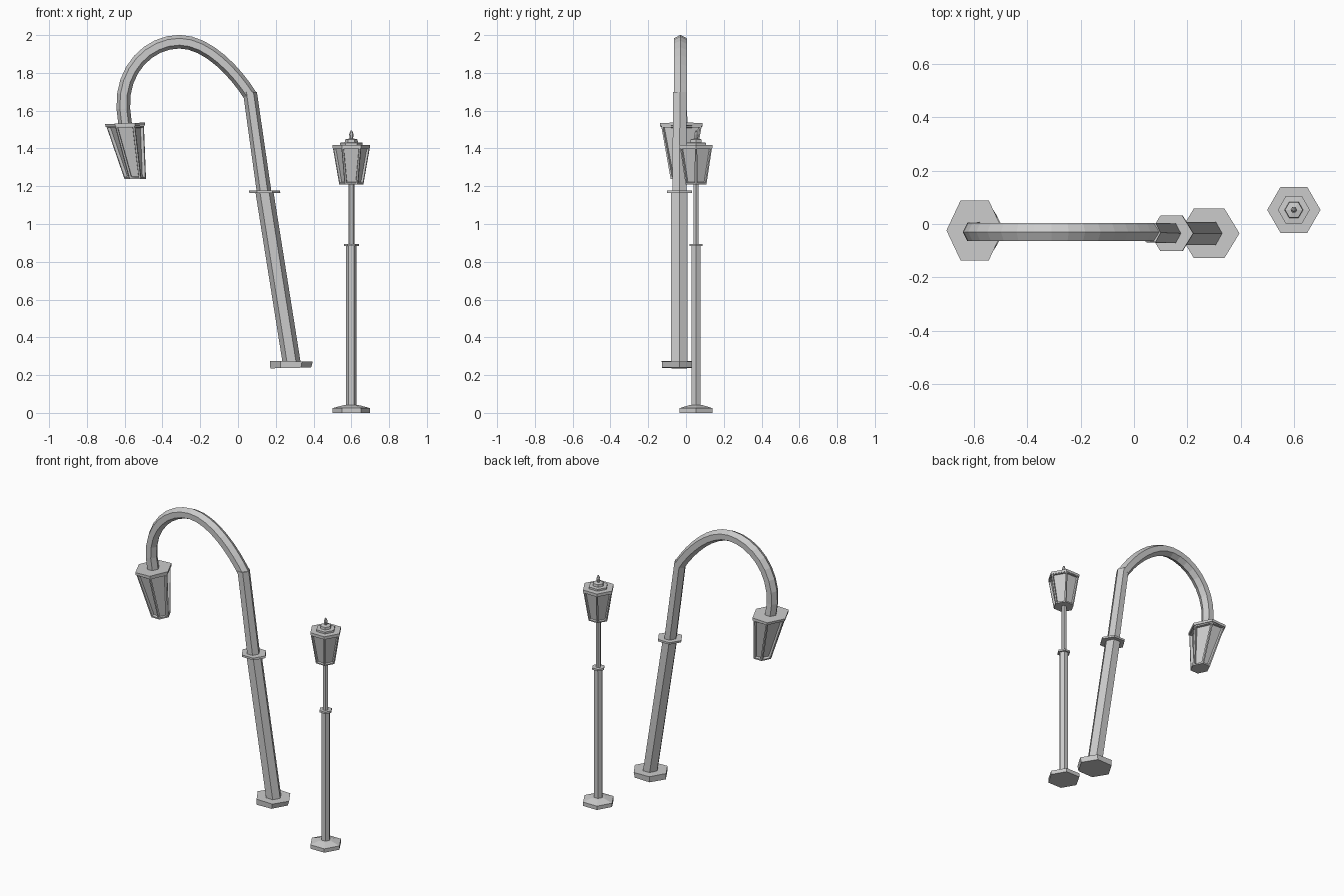
import bpy, bmesh, math
from mathutils import Vector
from mathutils.geometry import interpolate_bezier

if "Cube" in bpy.data.objects:
    bpy.data.objects.remove(bpy.data.objects["Cube"])


def loft(name, rings, panels=None):
    """Skin six-sided rings (x, y, z, rx, ry, tilt); panels=(ring index, frame width, depth)."""
    bm = bmesh.new()
    loops = []
    for x, y, z, rx, ry, tilt in rings:
        u = Vector((math.cos(tilt), 0, math.sin(tilt)))
        loops.append([bm.verts.new(Vector((x, y, z)) + u * rx * math.cos(k * math.pi / 3)
                                   + Vector((0, ry * math.sin(k * math.pi / 3), 0)))
                      for k in range(6)])
    sides = []
    for a, b in zip(loops, loops[1:]):
        sides.append([bm.faces.new((a[k], a[(k + 1) % 6], b[(k + 1) % 6], b[k])) for k in range(6)])
    bm.faces.new(loops[0][::-1])
    bm.faces.new(loops[-1])
    bmesh.ops.recalc_face_normals(bm, faces=bm.faces)
    if panels:
        idx, width, depth = panels
        faces = sides[idx]
        bmesh.ops.inset_individual(bm, faces=faces, thickness=width)
        # push the glass panes inwards behind their frames
        bmesh.ops.inset_individual(bm, faces=faces, thickness=0.002, depth=-depth)
    me = bpy.data.meshes.new(name)
    bm.to_mesh(me)
    bm.free()
    ob = bpy.data.objects.new(name, me)
    bpy.context.collection.objects.link(ob)
    return ob


def upright(name, profile, panels=None):
    """Hexagonal part of the straight lamp from (radius, height) pairs."""
    return loft(name, [(0.6, 0.053, z, r, r, 0) for r, z in profile], panels)


# Straight street lamp
upright("straight_base", [(0.1, 0), (0.1, 0.025), (0.045, 0.04), (0.03, 0.042)])
upright("straight_lower_post", [(0.028, 0.035), (0.028, 0.885)])
upright("straight_collar", [(0.04, 0.883), (0.04, 0.895)])
upright("straight_upper_post", [(0.016, 0.89), (0.016, 1.215)])
upright("straight_lantern", [(0.064, 1.21), (0.098, 1.405)], (0, 0.011, 0.012))
upright("straight_lantern_lid", [(0.1, 1.402), (0.1, 1.418)])
upright("straight_cap", [(0.06, 1.415), (0.06, 1.43), (0.035, 1.432), (0.033, 1.448), (0.012, 1.452)])
upright("straight_finial", [(0.008, 1.445), (0.012, 1.475), (0.004, 1.495)])

# Leaning post of the curved lamp
Y = -0.035
loft("curved_base", [(0.279, Y, 0.238, 0.108, 0.106, 0.02), (0.282, Y, 0.273, 0.114, 0.108, -0.02)])
loft("curved_lower_post", [(0.284, Y, 0.265, 0.048, 0.05, 0), (0.14, Y, 1.17, 0.048, 0.05, 0)])
loft("curved_collar", [(0.142, Y, 1.165, 0.082, 0.077, 0), (0.14, Y, 1.178, 0.082, 0.077, 0)])
loft("curved_upper_post", [(0.138, Y, 1.17, 0.039, 0.043, 0), (0.063, Y + 0.003, 1.7, 0.037, 0.042, 0)])

# Bent arm sweeping over to the lantern
V = lambda x, z, y=-0.03: Vector((x, y, z))
path = interpolate_bezier(V(0.065, 1.68), V(-0.01, 1.80), V(-0.16, 1.965), V(-0.31, 1.965), 9)
path += interpolate_bezier(V(-0.31, 1.965), V(-0.47, 1.965), V(-0.62, 1.82), V(-0.607, 1.61), 9)[1:]
path.append(V(-0.597, 1.525, -0.026))
arm = []
for i, p in enumerate(path):
    t = path[min(i + 1, len(path) - 1)] - path[max(i - 1, 0)]
    arm.append((p.x, p.y, p.z, 0.036, 0.04, math.atan2(t.z, t.x) - math.pi / 2))
loft("curved_arm", arm)

# Hanging lantern of the curved lamp
LY = -0.024
loft("curved_lantern", [(-0.544, LY, 1.238, 0.057, 0.066, 0), (-0.598, LY, 1.52, 0.1, 0.124, 0)],
     (0, 0.013, 0.016))
loft("curved_lantern_lid", [(-0.597, LY, 1.517, 0.104, 0.13, 0.04), (-0.598, LY, 1.533, 0.106, 0.13, 0.04)])
